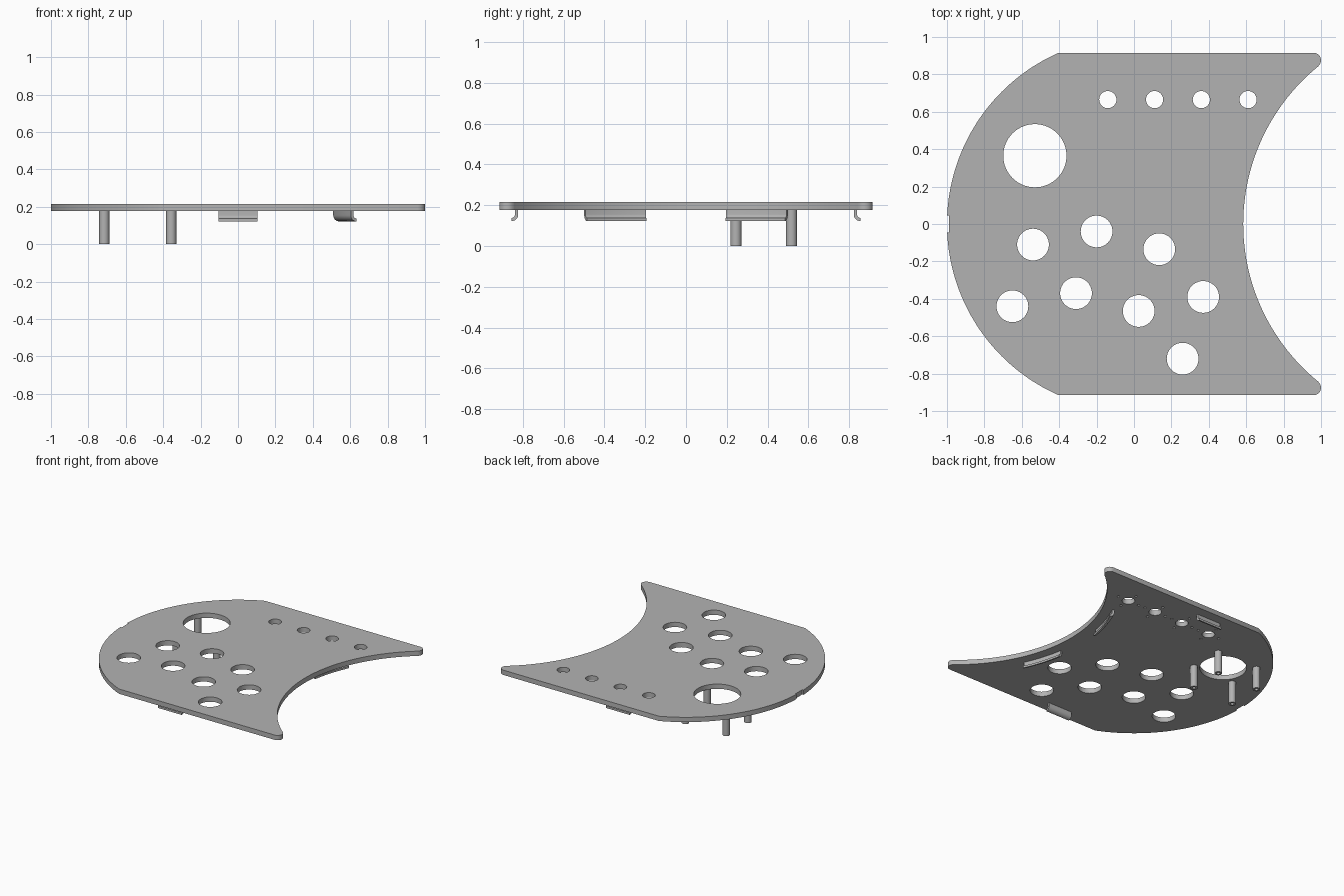
import bpy, bmesh
from math import sin, cos, pi, radians, asin, atan2, sqrt

cube = bpy.data.objects.get("Cube")
if cube:
    bpy.data.objects.remove(cube)

BOTTOM, TOP = 0.177, 0.215
CUT_X, CUT_R = 1.67, 1.086      # centre and radius of the concave edge

grey = bpy.data.materials.new("plain grey")
grey.use_nodes = True
grey.diffuse_color = (0.45, 0.45, 0.45, 1)
grey.node_tree.nodes["Principled BSDF"].inputs["Base Color"].default_value = (0.45, 0.45, 0.45, 1)


def finish(bm, name):
    bmesh.ops.recalc_face_normals(bm, faces=bm.faces)
    mesh = bpy.data.meshes.new(name)
    bm.to_mesh(mesh)
    bm.free()
    mesh.materials.append(grey)
    obj = bpy.data.objects.new(name, mesh)
    bpy.context.collection.objects.link(obj)
    return obj


def smooth(obj):
    bpy.ops.object.select_all(action='DESELECT')
    obj.select_set(True)
    bpy.context.view_layer.objects.active = obj
    bpy.ops.object.shade_smooth_by_angle(angle=radians(30))


def prism(bm, points, low, high):
    face = bm.faces.new([bm.verts.new((x, y, low)) for x, y in points])
    moved = bmesh.ops.extrude_face_region(bm, geom=[face], use_keep_orig=True)["geom"]
    for v in moved:
        if isinstance(v, bmesh.types.BMVert):
            v.co.z = high


def arc(cx, cy, r, start, end, n):
    return [(cx + r * cos(start + (end - start) * i / n),
             cy + r * sin(start + (end - start) * i / n)) for i in range(n + 1)]


def circle(x, y, r, n):
    return arc(x, y, r, 0, 2 * pi, n)[:-1]


def cut(obj, circles, low, high):
    bm = bmesh.new()
    for x, y, r, n in circles:
        prism(bm, circle(x, y, r, n), low, high)
    cutter = finish(bm, "hole_cutter")
    cutter.hide_render = True
    mod = obj.modifiers.new("holes", 'BOOLEAN')
    mod.operation = 'DIFFERENCE'
    mod.solver = 'EXACT'
    mod.object = cutter
    bpy.context.view_layer.objects.active = obj
    bpy.ops.object.modifier_apply(modifier=mod.name)
    bpy.data.objects.remove(cutter)


# Plate outline: half of it, then mirrored across y
EDGE, TIP = 0.915, 0.04
tip_x, tip_y = 1 - TIP, EDGE - TIP
toward = atan2(-tip_y, CUT_X - tip_x)
half = arc(CUT_X, 0, CUT_R, pi, pi + toward, 28)
half += arc(tip_x, tip_y, TIP, toward, pi / 2, 10)
half += arc(0, 0, 1, pi - asin(EDGE), pi - asin(0.045), 36)
half.append((-0.988, 0.045))
outline = half + [(x, -y) for x, y in reversed(half[1:])]
bm = bmesh.new()
prism(bm, outline, BOTTOM, TOP)
plate = finish(bm, "plate")

# Through holes, then the tiny blind holes underneath
small = [(-0.14 + 0.25 * i, 0.665) for i in range(4)]
medium = [(-0.54, -0.11), (-0.2, -0.04), (0.135, -0.135), (-0.65, -0.44),
          (-0.31, -0.37), (0.025, -0.465), (0.37, -0.39), (0.26, -0.72)]
holes = [(-0.53, 0.365, 0.169, 64)]
holes += [(x, y, 0.085, 40) for x, y in medium]
holes += [(x, y, 0.046, 32) for x, y in small]
cut(plate, holes, 0.1, 0.3)
pins = [(x + dx, y + dy, 0.01, 10) for x, y in small
        for dx, dy in ((0.095, 0), (-0.095, 0), (0, 0.085), (0, -0.085))]
cut(plate, pins, 0.1, BOTTOM + 0.015)
smooth(plate)

# Posts around the large hole, with a bore in the lower end
for side, x in (("right", -0.715), ("left", -0.357)):
    for end, y in (("front", 0.245), ("back", 0.517)):
        bm = bmesh.new()
        prism(bm, circle(x, y, 0.027, 24), 0, BOTTOM + 0.005)
        post = finish(bm, f"post_{end}_{side}")
        cut(post, [(x, y, 0.013, 16)], -0.1, 0.12)
        smooth(post)

# J-shaped clip profile: distance outward, height
J_X, J_Z = 0.035, 0.155
profile = [(0.002, BOTTOM + 0.005)]
profile += arc(J_X, J_Z, 0.033, pi, 1.5 * pi, 8)
profile += arc(J_X, J_Z, 0.017, 1.5 * pi, pi, 8)
profile.append((0.018, BOTTOM + 0.005))


def clip(name, place, start, end, steps):
    bm = bmesh.new()
    rings = []
    for i in range(steps + 1):
        t = start + (end - start) * i / steps
        rings.append([bm.verts.new((*place(d, t), z)) for d, z in profile])
    n = len(profile)
    for a, b in zip(rings, rings[1:]):
        for k in range(n):
            bm.faces.new((a[k], a[(k + 1) % n], b[(k + 1) % n], b[k]))
    bm.faces.new(rings[0])
    bm.faces.new(rings[-1])
    smooth(finish(bm, name))


# Straight clips by the flat edges, curved clips by the concave edge
for end, s in (("front", -1), ("back", 1)):
    clip(f"straight_clip_{end}", lambda d, t: (t, s * (0.82 + d)), -0.105, 0.105, 1)
    clip(f"curved_clip_{end}",
         lambda d, t: (CUT_X - (1.18 - d) * cos(t), s * (1.18 - d) * sin(t)),
         asin(0.2 / 1.18), asin(0.5 / 1.18), 14)
